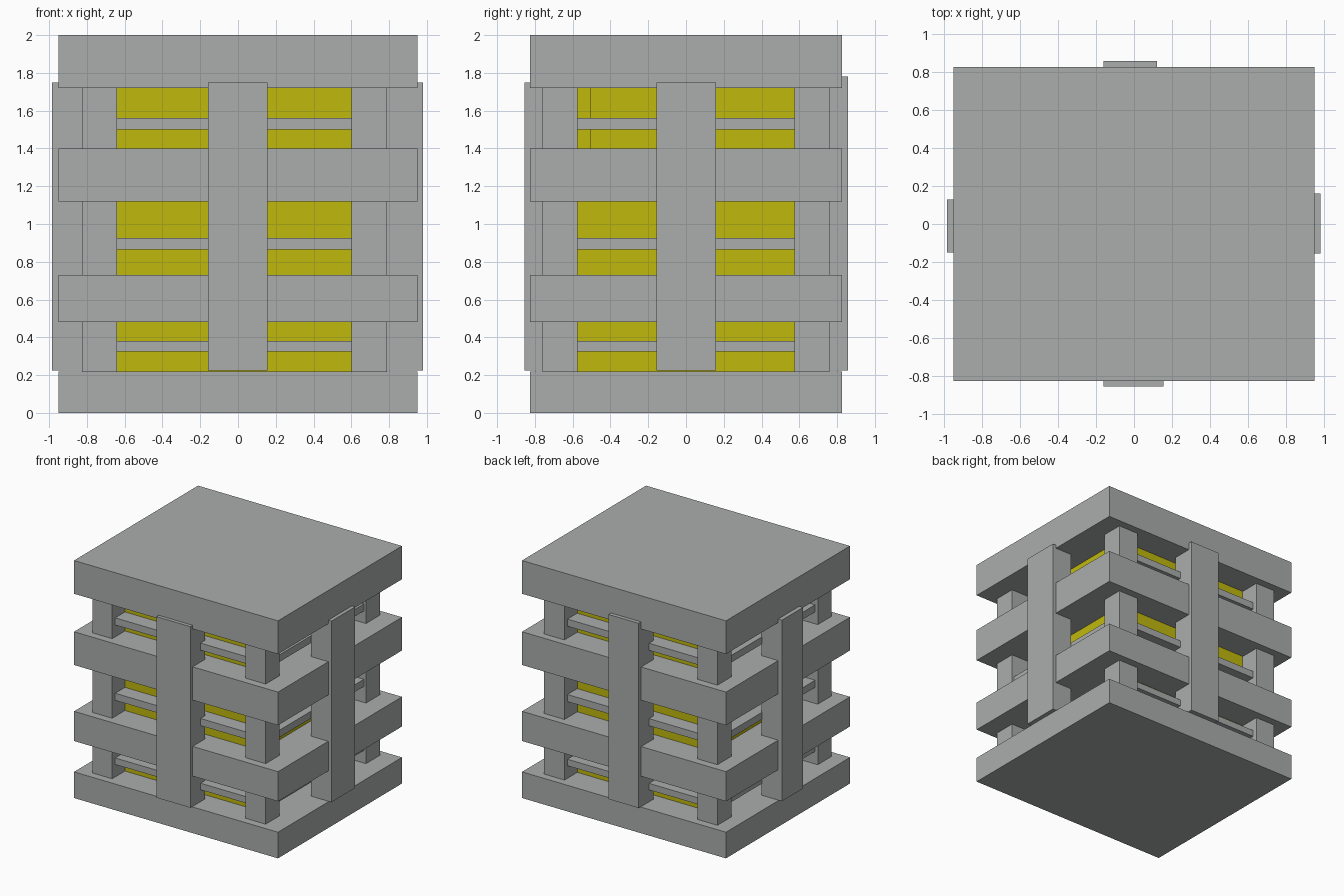
import bpy

cube = bpy.data.objects.get("Cube")
if cube:
    bpy.data.objects.remove(cube, do_unlink=True)


def material(name, rgb):
    m = bpy.data.materials.new(name)
    m.use_nodes = True
    m.diffuse_color = (*rgb, 1)
    bsdf = next(n for n in m.node_tree.nodes if n.type == 'BSDF_PRINCIPLED')
    bsdf.inputs["Base Color"].default_value = (*rgb, 1)
    return m


grey = material("grey", (0.40, 0.42, 0.41))
yellow = material("yellow", (0.53, 0.485, 0.004))


def box(name, xs, ys, zs, mat=grey):
    """Box given by its (min, max) range on each axis."""
    bpy.ops.mesh.primitive_cube_add(size=1, location=[(a + b) / 2 for a, b in (xs, ys, zs)])
    ob = bpy.context.object
    ob.name = name
    ob.scale = [b - a for a, b in (xs, ys, zs)]
    bpy.ops.object.transform_apply(location=False, rotation=False, scale=True)
    ob.data.materials.append(mat)
    return ob


# Four stacked slabs
slabs = {"base_slab": (0, 0.22), "lower_slab": (0.48, 0.73),
         "upper_slab": (1.12, 1.40), "top_slab": (1.72, 2.0)}
for name, zs in slabs.items():
    box(name, (-0.95, 0.95), (-0.825, 0.825), zs)

# Corner posts
post_x = {"right": (-0.825, -0.64), "left": (0.60, 0.79)}
post_y = {"front": (-0.76, -0.575), "back": (0.575, 0.76)}
for side, xs in post_x.items():
    for end, ys in post_y.items():
        box(f"{end}_{side}_post", xs, ys, (0.21, 1.73))

# Vertical boards in the middle of each side
box("front_board", (-0.16, 0.155), (-0.855, -0.66), (0.225, 1.75))
box("back_board", (-0.16, 0.12), (0.66, 0.858), (0.225, 1.78))
box("left_board", (0.79, 0.98), (-0.155, 0.16), (0.225, 1.75))
box("right_board", (-0.985, -0.795), (-0.15, 0.13), (0.225, 1.75))

# Thin rails between the posts, one ring for each gap
for level, zs in zip(("lower", "middle", "upper"),
                     ((0.325, 0.38), (0.865, 0.925), (1.50, 1.56))):
    box(f"{level}_front_rail", (-0.70, 0.66), (-0.72, -0.58), zs)
    box(f"{level}_back_rail", (-0.70, 0.66), (0.58, 0.72), zs)
    box(f"{level}_left_rail", (0.61, 0.77), (-0.64, 0.64), zs)
    box(f"{level}_right_rail", (-0.80, -0.64), (-0.64, 0.64), zs)

# Yellow contents in each gap
box("lower_cargo", (-0.66, 0.63), (-0.59, 0.59), (0.215, 0.485), yellow)
box("middle_cargo", (-0.66, 0.63), (-0.59, 0.59), (0.725, 1.125), yellow)
box("upper_cargo", (-0.66, 0.64), (-0.505, 0.59), (1.395, 1.725), yellow)
box("upper_cargo_front", (-0.66, 0.61), (-0.59, -0.505), (1.395, 1.725), yellow)
